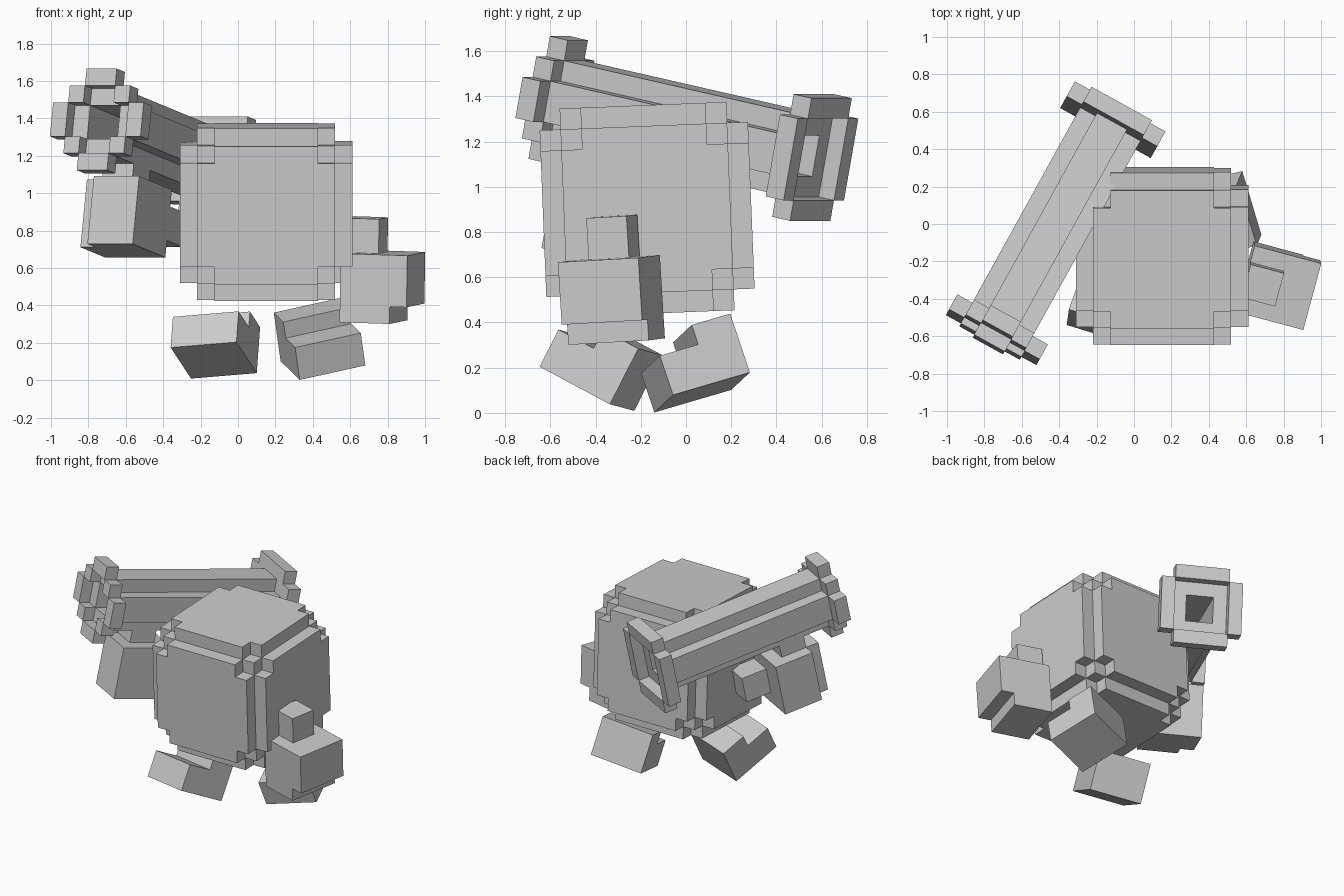
import bpy, bmesh, math
from mathutils import Matrix, Vector

if "Cube" in bpy.data.objects:
    bpy.data.objects.remove(bpy.data.objects["Cube"])

U = 0.0922  # block unit that every part is built from

grey = bpy.data.materials.new("light_grey")
grey.diffuse_color = (0.6, 0.6, 0.6, 1)
grey.use_nodes = True
grey.node_tree.nodes["Principled BSDF"].inputs["Base Color"].default_value = grey.diffuse_color


def block_part(name, xs, ys, zs, filled, matrix):
    """Stepped solid: grid lines per axis, a rule for the filled cells, outer faces only."""
    axes = (xs, ys, zs)

    def solid(c):
        if any(i < 0 or i >= len(a) - 1 for i, a in zip(c, axes)):
            return False
        return filled(*[(a[i] + a[i + 1]) / 2 for i, a in zip(c, axes)])

    bm = bmesh.new()
    for i in range(len(xs) - 1):
        for j in range(len(ys) - 1):
            for k in range(len(zs) - 1):
                cell = (i, j, k)
                if not solid(cell):
                    continue
                for d in range(3):
                    for side in (0, 1):
                        near = list(cell)
                        near[d] += 2 * side - 1
                        if solid(near):
                            continue
                        e, f = (d + 1) % 3, (d + 2) % 3
                        corners = []
                        for p, q in ((0, 0), (1, 0), (1, 1), (0, 1)):
                            v = [0, 0, 0]
                            v[d] = axes[d][cell[d] + side]
                            v[e] = axes[e][cell[e] + p]
                            v[f] = axes[f][cell[f] + q]
                            corners.append(bm.verts.new(Vector(v) * U))
                        bm.faces.new(corners if side else corners[::-1])
    bmesh.ops.remove_doubles(bm, verts=bm.verts, dist=1e-4)
    mesh = bpy.data.meshes.new(name)
    bm.to_mesh(mesh)
    bm.free()
    mesh.materials.append(grey)
    ob = bpy.data.objects.new(name, mesh)
    ob.matrix_world = matrix
    bpy.context.collection.objects.link(ob)
    return ob


def frame(origin, x, y):
    """Placement from an origin, a sideways direction and a front-to-back direction."""
    x = Vector(x).normalized()
    z = x.cross(Vector(y)).normalized()
    y = z.cross(x)
    rot = Matrix((x, y, z)).transposed().to_4x4()
    return Matrix.Translation(origin) @ rot


# Body: cube with stepped edges and small cubes at the corners
def body_rule(x, y, z):
    a, b, c = sorted((abs(x), abs(y), abs(z)))
    return c < 4 or (a < 3 and b < 4)


g = [-5, -4, -3, 3, 4, 5]
block_part("body", g, g, g, body_rule,
           Matrix.Translation((0.15, -0.172, 0.90)) @ Matrix.Rotation(math.radians(2.3), 4, 'X'))


# Feet: block with a lower toe step
def foot_rule(x, y, z):
    return z < 2 or y > 2


for name, o, x, y in (
        ("right_foot", (0.33, -0.14, 0.002), (.34, .08, .075), (-.10, .34, .10)),
        ("left_foot", (-0.36, -0.54, 0.175), (.36, -.11, .03), (.10, .31, -.165))):
    block_part(name, [0, 4], [0, 2, 4], [0, 2, 3], foot_rule, frame(o, x, y))


# Launcher: hollow cross-shaped tube with a ring at the muzzle and a frame at the rear
aim = (Matrix.Rotation(math.radians(-28.9), 4, 'Z')
       @ Matrix.Rotation(math.radians(-11.3), 4, 'X'))
LENGTH = 1.40 / U


def muzzle_rule(x, y, z):
    lo, hi = sorted((abs(x), abs(z)))
    return (hi > 2 and lo < 1) or (1 < lo < 2 and 1 < hi < 2)


def tube_rule(x, y, z):
    lo, hi = sorted((abs(x), abs(z)))
    return lo < 1 < hi < 2


def rear_rule(x, y, z):
    lo, hi = sorted((abs(x), abs(z)))
    if hi > 2:
        return lo < 2
    return hi > 1 and y < LENGTH - 0.85


s = [-3, -2, -1, 1, 2, 3]
place = Matrix.Translation((-0.755, -0.605, 1.395)) @ aim
block_part("launcher_muzzle", s, [0, 1], s, muzzle_rule, place)
block_part("launcher_tube", s, [0.85, LENGTH - 1], s, tube_rule, place)
block_part("launcher_rear", s, [LENGTH - 1, LENGTH - 0.85, LENGTH], s, rear_rule, place)


# Hands: cube with a notched outer edge and a thumb; side is +1 or -1 for the outer direction
def hand(name, side, matrix):
    def rule(x, y, z):
        x *= side
        if z > 2:
            return x < 0 and abs(y) < 1
        return not (x > 1 and z < -1)
    block_part(name, [-2, -1, 0, 1, 2], [-2, -1, 1, 2], [-2, -1, 2, 4], rule, matrix)


hand("right_hand", 1, frame((0.772, -0.33, 0.498), (.355, -.095, -.012), (.095, .355, .02)))
left = Matrix.Translation((-0.62, -0.36, 0.874)) @ aim
hand("left_hand", -1, left @ Matrix.Rotation(math.radians(-90), 4, 'X'))

# Grip between the left hand and the tube
block_part("launcher_grip", [-1, 1], [-1, 1], [1.9, 3.2], lambda x, y, z: True, left)
